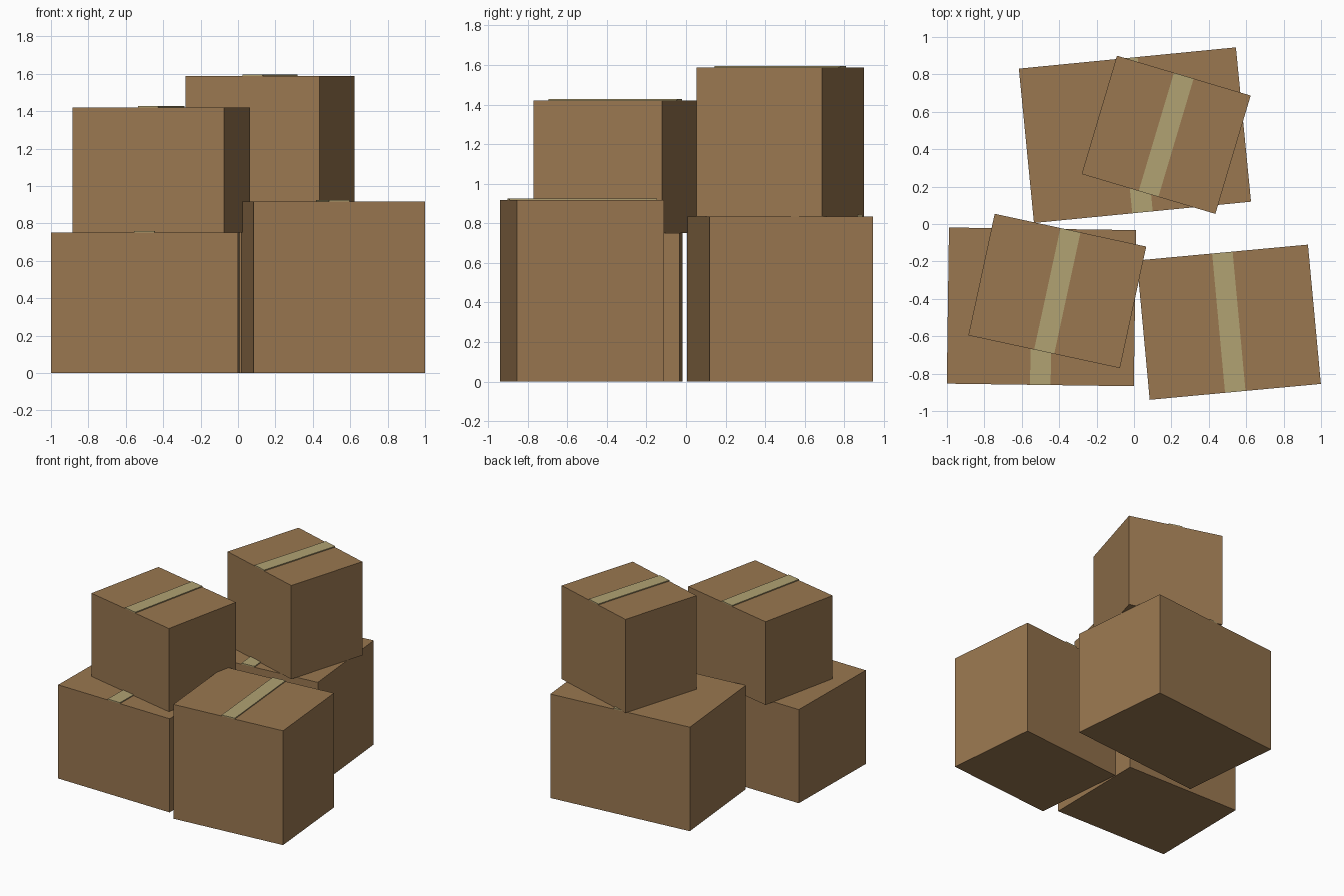
import bpy
from math import radians
from mathutils import Matrix

cube = bpy.data.objects.get("Cube")
if cube:
    bpy.data.objects.remove(cube, do_unlink=True)

TAPE_WIDTH = 0.11
TAPE_THICK = 0.008


def material(name, rgb):
    mat = bpy.data.materials.new(name)
    mat.use_nodes = True
    mat.diffuse_color = (*rgb, 1)
    mat.node_tree.nodes["Principled BSDF"].inputs["Base Color"].default_value = (*rgb, 1)
    return mat


cardboard = material("cardboard brown", (0.32, 0.185, 0.08))
tape = material("packing tape tan", (0.44, 0.36, 0.17))


def block(name, size, location, angle, mat):
    """Box standing on its location, turned about the vertical axis."""
    bpy.ops.mesh.primitive_cube_add(size=1, location=location, rotation=(0, 0, radians(angle)))
    obj = bpy.context.object
    obj.name = name
    obj.data.transform(Matrix.Diagonal((*size, 1)) @ Matrix.Translation((0, 0, 0.5)))
    obj.data.materials.append(mat)
    return obj


def taped_box(name, size, location, angle):
    """Closed carton with a strip of tape along its top seam."""
    x, y, z = location
    width, depth, height = size
    block(name, size, location, angle, cardboard)
    block(name + "_tape", (TAPE_WIDTH, depth, TAPE_THICK), (x, y, z + height), angle, tape)


# Cartons on the floor
taped_box("front_right_box", (1.0, 0.835, 0.752), (-0.495, -0.443, 0), -0.8)
taped_box("front_left_box", (0.919, 0.748, 0.918), (0.507, -0.525, 0), 5.3)
taped_box("back_box", (1.166, 0.829, 0.835), (0.005, 0.475, 0), 5.6)

# Cartons stacked on top
taped_box("upper_front_box", (0.829, 0.665, 0.668), (-0.41, -0.358, 0.752), -12.2)
taped_box("upper_back_box", (0.746, 0.66, 0.752), (0.172, 0.477, 0.835), -16.6)
